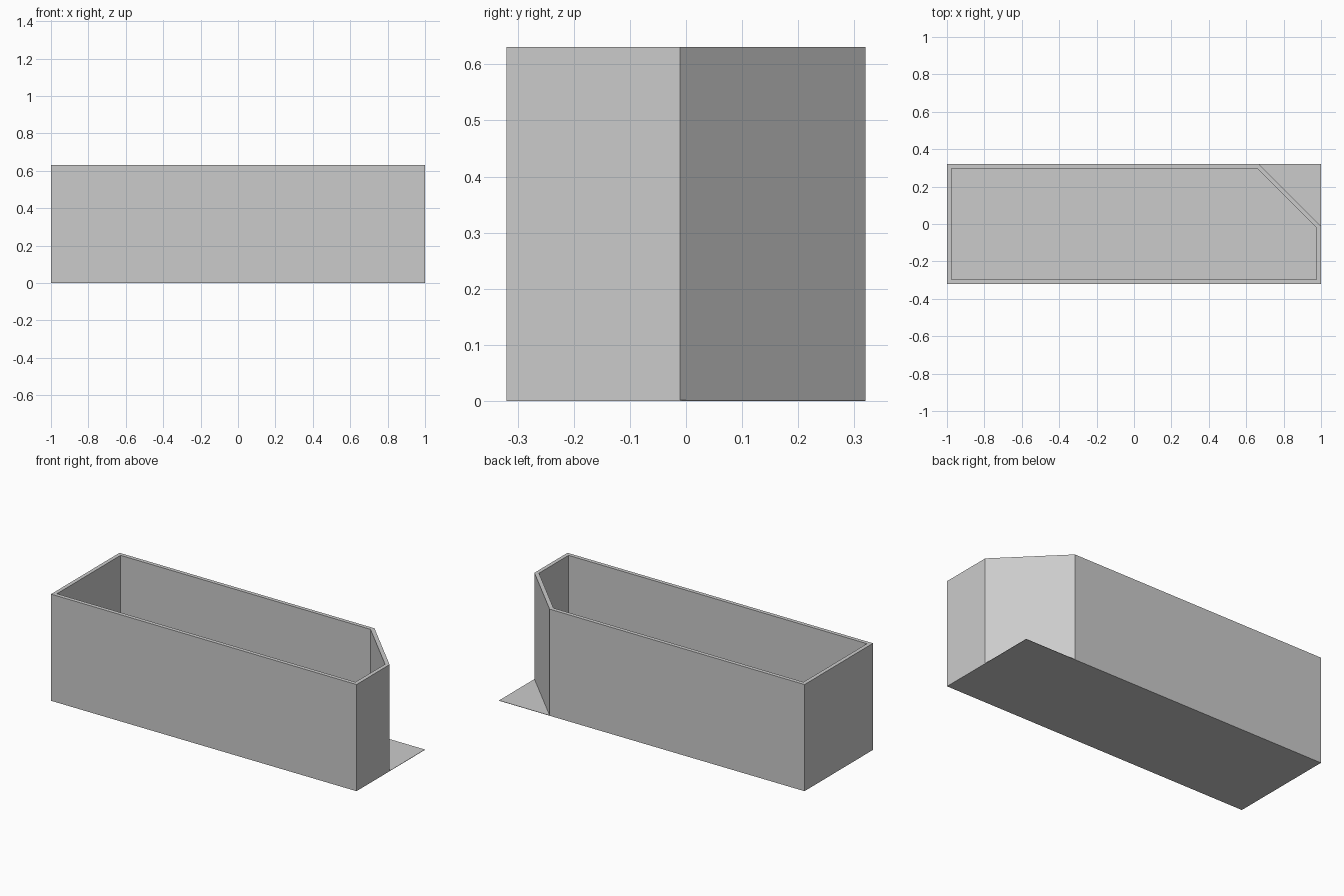
import bpy
import bmesh

if "Cube" in bpy.data.objects:
    bpy.data.objects.remove(bpy.data.objects["Cube"])

X, Y, H = 1.0, 0.32, 0.631      # half length, half width, height
CUT, T, FLOOR = 0.331, 0.023, 0.002


def outline(inset):
    """Rectangle with one back-right corner cut at 45 degrees, inset evenly."""
    x, y = X - inset, Y - inset
    diag = X + Y - CUT - inset * 2 ** 0.5   # x + y along the cut corner
    return [(-x, -y), (x, -y), (x, diag - x), (diag - y, y), (-x, y)]


def make_object(name, bm):
    bmesh.ops.recalc_face_normals(bm, faces=bm.faces)
    mesh = bpy.data.meshes.new(name)
    bm.to_mesh(mesh)
    bm.free()
    obj = bpy.data.objects.new(name, mesh)
    bpy.context.collection.objects.link(obj)
    return obj


# Walls: closed ring between outer and inner outlines
bm = bmesh.new()
loops = [[bm.verts.new((x, y, z)) for x, y in outline(inset)]
         for inset, z in ((0, FLOOR), (0, H), (T, H), (T, FLOOR))]
for a, b in zip(loops, loops[1:] + loops[:1]):
    for i in range(len(a)):
        j = (i + 1) % len(a)
        bm.faces.new((a[i], a[j], b[j], b[i]))
make_object("walls", bm)

# Floor: thin full rectangle that sticks out past the cut corner
bm = bmesh.new()
bmesh.ops.create_cube(bm, size=1)
bmesh.ops.scale(bm, vec=(2 * X, 2 * Y, FLOOR), verts=bm.verts)
bmesh.ops.translate(bm, vec=(0, 0, FLOOR / 2), verts=bm.verts)
make_object("floor", bm)
